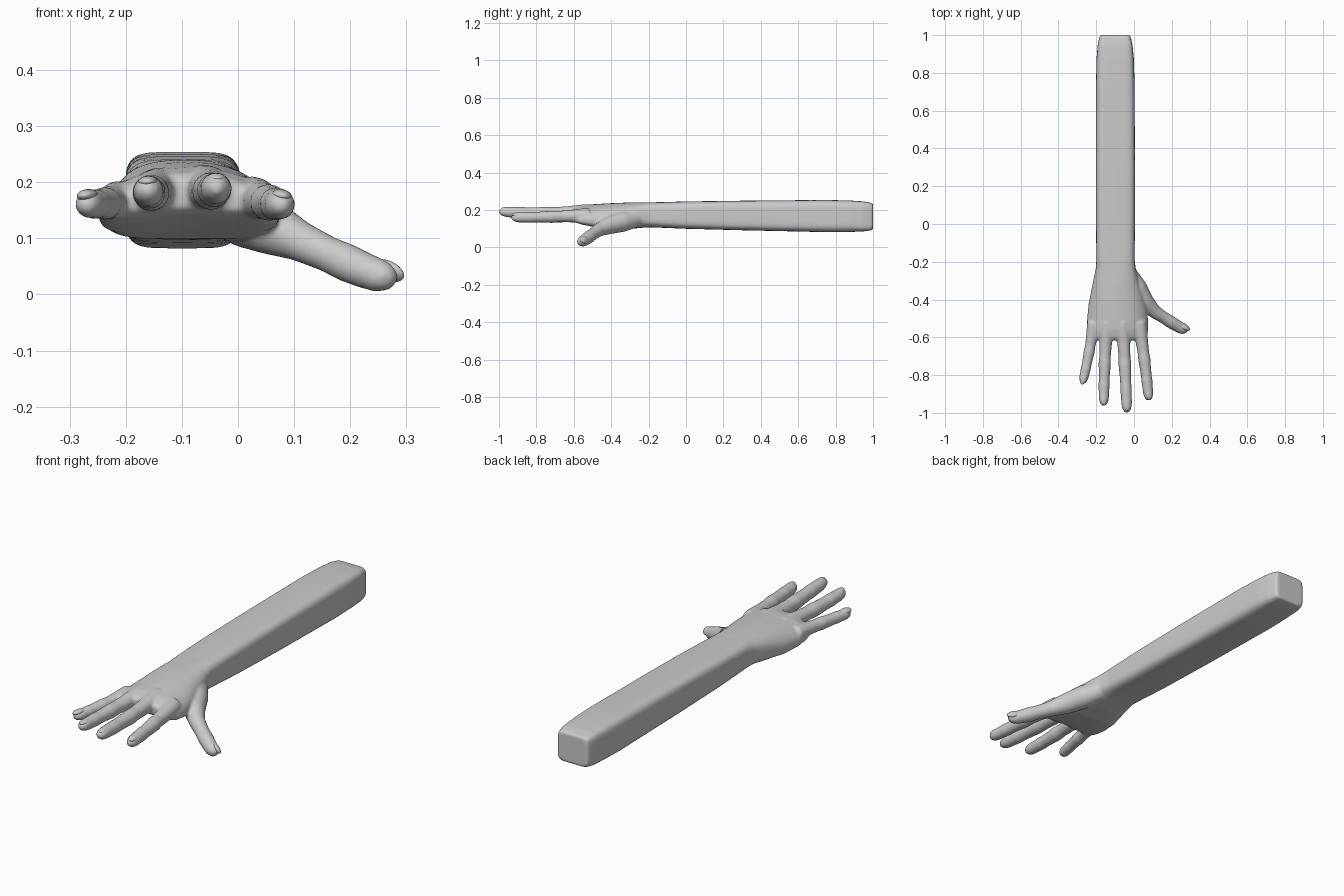
import bpy, bmesh, math
from mathutils import Vector, Matrix

if "Cube" in bpy.data.objects:
    bpy.data.objects.remove(bpy.data.objects["Cube"])

SEG = 40
body = bmesh.new()


def spow(v, p):
    return math.copysign(abs(v) ** p, v)


def skin(rings):
    """Bridge a list of point rings into a closed solid."""
    vs = [[body.verts.new(p) for p in r] for r in rings]
    n = len(vs[0])
    fs = [body.faces.new((a[i], a[(i + 1) % n], b[(i + 1) % n], b[i]))
          for a, b in zip(vs, vs[1:]) for i in range(n)]
    fs += [body.faces.new(vs[0]), body.faces.new(vs[-1])]
    bmesh.ops.recalc_face_normals(body, faces=fs)


def section(y, x0, x1, z0, z1, e, arch=0.0):
    """Squarish cross-section, optionally drooping towards its sides."""
    cx, cz, hw, hh = (x0 + x1) / 2, (z0 + z1) / 2, (x1 - x0) / 2, (z1 - z0) / 2
    ring = []
    for i in range(SEG):
        a = math.tau * i / SEG
        dx = hw * spow(math.cos(a), 2 / e)
        ring.append((cx + dx, y, cz + hh * spow(math.sin(a), 2 / e) - arch * dx * dx))
    return ring


def tube(points, radii):
    """Round tube along a path with varying radius."""
    rings = []
    for i, (p, r) in enumerate(zip(points, radii)):
        d = (points[min(i + 1, len(points) - 1)] - points[max(i - 1, 0)]).normalized()
        u = d.cross(Vector((0, 0, 1))).normalized()
        w = u.cross(d)
        rings.append([p + r * (math.cos(math.tau * k / 24) * u + math.sin(math.tau * k / 24) * w)
                      for k in range(24)])
    skin(rings)


def nail(name, centre, direction, up, size):
    """Flattened, half-embedded ellipsoid lying on a fingertip."""
    d = direction.normalized()
    n = (up - up.dot(d) * d).normalized()
    rot = Matrix((d.cross(n), d, n)).transposed().to_4x4()
    bm = bmesh.new()
    bmesh.ops.create_uvsphere(bm, u_segments=24, v_segments=12, radius=1,
                              matrix=Matrix.Translation(centre + n * size[3]) @ rot
                              @ Matrix.Diagonal((*size[:3], 1)))
    me = bpy.data.meshes.new(name)
    bm.to_mesh(me)
    bm.free()
    me.shade_smooth()
    bpy.context.collection.objects.link(bpy.data.objects.new(name, me))


# forearm and palm, from the cut end to the knuckles
skin([section(*s) for s in [
    (1.0, -.178, -.022, .095, .235, 7),
    (.985, -.184, -.016, .091, .239, 7),
    (.95, -.192, -.008, .086, .246, 6),
    (.88, -.198, -.001, .083, .251, 5),
    (.75, -.201, .003, .082, .254, 5),
    (.3, -.201, .005, .092, .250, 5),
    (0, -.201, .005, .100, .246, 4.5),
    (-.19, -.199, .003, .108, .241, 4),
    (-.24, -.203, .010, .105, .241, 3),
    (-.32, -.220, .030, .097, .240, 2.6, .4),
    (-.42, -.240, .062, .100, .236, 2.5, 1.0),
    (-.50, -.248, .074, .115, .231, 2.5, 1.2),
    (-.56, -.250, .076, .130, .226, 2.5, 1.2),
    (-.60, -.238, .064, .143, .216, 2.4, 1.2),
    (-.615, -.215, .045, .155, .203, 2.3, 1.2)]])

# four fingers: base, middle, tip, radius
PROFILE = [(0, 1.25), (.12, 1.22), (.25, 1.08), (.4, .98), (.5, 1.06), (.58, .98), (.7, .92),
           (.76, .96), (.83, .9), (.9, .88), (.94, .8), (.97, .64), (.99, .4), (1, .15)]
FINGERS = {
    "little": ((-.212, -.52, .168), (-.238, -.68, .162), (-.273, -.845, .161), .028),
    "ring": ((-.142, -.52, .188), (-.155, -.74, .181), (-.160, -.963, .186), .031),
    "middle": ((-.060, -.52, .192), (-.048, -.75, .184), (-.037, -1.0, .192), .032),
    "index": ((.025, -.52, .172), (.055, -.72, .164), (.079, -.935, .160), .031)}
for name, (a, m, b, r) in FINGERS.items():
    a, m, b = Vector(a), Vector(m), Vector(b)
    ctrl = 2 * m - (a + b) / 2
    path = [(1 - t) ** 2 * a + 2 * t * (1 - t) * ctrl + t * t * b for t, _ in PROFILE]
    tube(path, [r * k for _, k in PROFILE])
    side = Vector(((b.x + .1) * .8, 0, 1))
    nail(name + "_nail", path[-5] + (b - m) * .03, b - m, side, (.018, .034, .011, .016))

# thumb with its fleshy root
thumb = [(-.03, -.26, .155, .045), (.015, -.34, .138, .055), (.06, -.415, .118, .048),
         (.11, -.465, .095, .036), (.16, -.497, .072, .032), (.195, -.519, .056, .034),
         (.225, -.537, .043, .032), (.25, -.552, .034, .030), (.268, -.562, .030, .024),
         (.278, -.567, .028, .014), (.281, -.569, .027, .005)]
pts = [Vector(t[:3]) for t in thumb]
tube(pts, [t[3] for t in thumb])
nail("thumb_nail", pts[7] + Vector((.006, -.004, -.002)), pts[8] - pts[5],
     Vector((.5, .6, .5)), (.021, .034, .012, .020))

# fuse everything into one soft skin
me = bpy.data.meshes.new("arm_and_hand")
body.to_mesh(me)
body.free()
arm = bpy.data.objects.new("arm_and_hand", me)
bpy.context.collection.objects.link(arm)
rm = arm.modifiers.new("fuse", 'REMESH')
rm.mode = 'VOXEL'
rm.voxel_size = .006
rm.use_smooth_shade = True
sm = arm.modifiers.new("soften", 'SMOOTH')
sm.factor = .5
sm.iterations = 6
